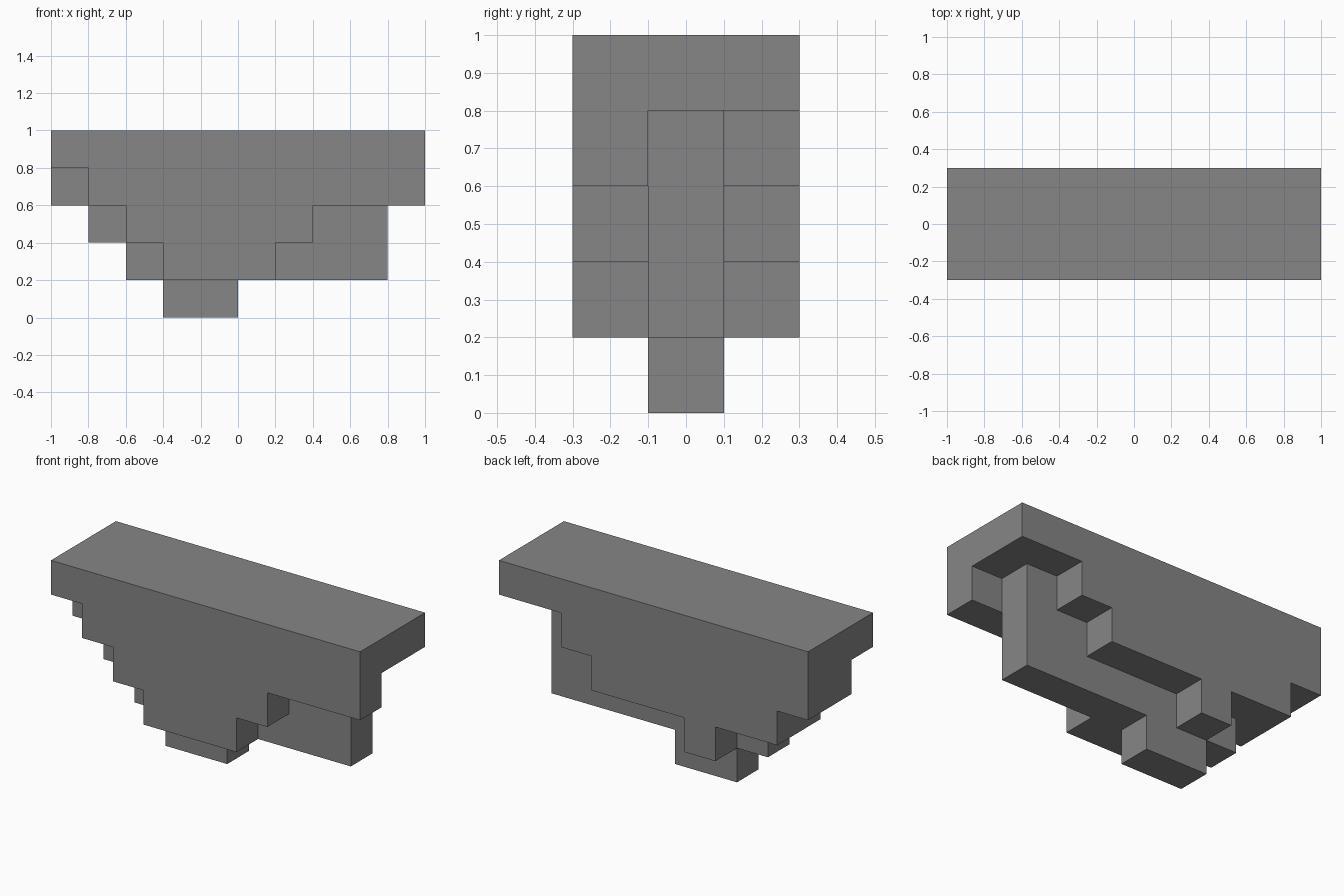
import bpy
import bmesh
from mathutils import Vector

cube = bpy.data.objects.get("Cube")
if cube:
    bpy.data.objects.remove(cube, do_unlink=True)

# Single stone colour
stone = bpy.data.materials.new("stone_grey")
stone.use_nodes = True
colour = (0.24, 0.24, 0.24, 1)
stone.diffuse_color = colour
stone.node_tree.nodes["Principled BSDF"].inputs["Base Color"].default_value = colour

UNIT = 0.2
TOP = 5
# Underside level of every column, one string per slab from front to back
SLABS = ("4321112333", "3210011114", "3221222344")
ORIGIN = Vector((-len(SLABS[0]) / 2, -len(SLABS) / 2, 0))

# Cells filled from each underside up to the flat top
filled = {(x, y, z)
          for y, slab in enumerate(SLABS)
          for x, level in enumerate(slab)
          for z in range(int(level), TOP)}


def add_face(bm, cell, axis, side):
    """Add one outer square of a cell, wound to face outwards."""
    u, v = (axis + 1) % 3, (axis + 2) % 3
    corners = []
    for a, b in ((0, 0), (1, 0), (1, 1), (0, 1)):
        p = Vector(cell)
        p[axis] += side
        p[u] += a
        p[v] += b
        corners.append(bm.verts.new((p + ORIGIN) * UNIT))
    bm.faces.new(corners if side else corners[::-1])


# Outer skin of the stepped block
bm = bmesh.new()
for cell in sorted(filled):
    for axis in range(3):
        for side in (0, 1):
            neighbour = list(cell)
            neighbour[axis] += 1 if side else -1
            if tuple(neighbour) not in filled:
                add_face(bm, cell, axis, side)

# Weld and merge the squares into clean flat faces
bmesh.ops.remove_doubles(bm, verts=bm.verts[:], dist=0.001)
bmesh.ops.dissolve_limit(bm, angle_limit=0.01, verts=bm.verts[:], edges=bm.edges[:])

mesh = bpy.data.meshes.new("stepped_floating_block")
bm.to_mesh(mesh)
bm.free()
mesh.materials.append(stone)
block = bpy.data.objects.new("stepped_floating_block", mesh)
bpy.context.collection.objects.link(block)
